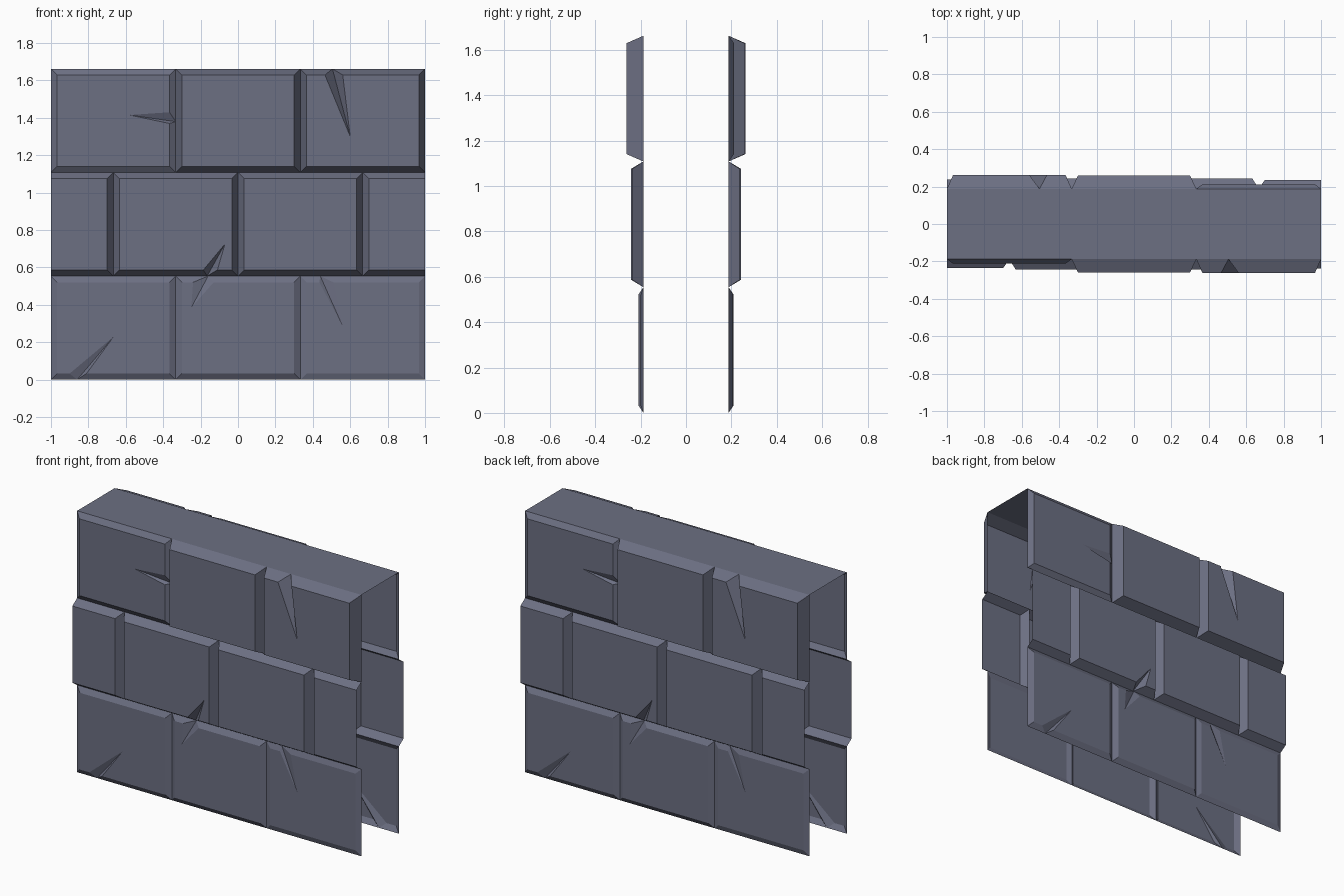
import bpy, math
from mathutils import Vector

if "Cube" in bpy.data.objects:
    bpy.data.objects.remove(bpy.data.objects["Cube"])

ROW = 0.554      # height of one course
BASE = 0.188     # y of the mortar plane
BEVEL = 0.033    # width of the sloped brick edge

slate = bpy.data.materials.new("slate stone")
slate.diffuse_color = (0.15, 0.16, 0.225, 1)
slate.use_nodes = True
slate.node_tree.nodes["Principled BSDF"].inputs["Base Color"].default_value = slate.diffuse_color


def make_mesh(name, polys):
    verts, faces = [], []
    for p in polys:
        faces.append([verts.index(v) if v in verts else verts.append(v) or len(verts) - 1 for v in p])
    me = bpy.data.meshes.new(name)
    me.from_pydata(verts, [], faces)
    me.materials.append(slate)
    return me


def place(name, me, turn=0.0):
    ob = bpy.data.objects.new(name, me)
    ob.rotation_euler.z = turn
    bpy.context.collection.objects.link(ob)


def brick(name, x0, x1, row, depth, crack=None):
    """Hollow bevelled brick; crack = (side, start, end, deepest, tip)
    with sides 0 bottom, 1 right, 2 top, 3 left."""
    z0, z1 = row * ROW, (row + 1) * ROW
    # half bricks are cut flush at the open wall ends
    cut_l, cut_r = row == 1 and x0 == -1, row == 1 and x1 == 1
    a0 = x0 + (0 if cut_l else BEVEL)
    a1 = x1 - (0 if cut_r else BEVEL)
    low = [(x0, -BASE, z0), (x1, -BASE, z0), (x1, -BASE, z1), (x0, -BASE, z1)]
    b0, b1 = z0 + BEVEL, z1 - BEVEL
    high = [(a0, -depth, b0), (a1, -depth, b0), (a1, -depth, b1), (a0, -depth, b1)]
    front, polys = [], []
    for i in range(4):
        j = (i + 1) % 4
        front.append(high[i])
        if (i == 3 and cut_l) or (i == 1 and cut_r):
            continue
        if crack and crack[0] == i:
            # split the bevel and sink a V-shaped chip into the face
            _, s, e, d, tip = crack
            if i % 2 == 0:
                s, e, d = (s, -depth, high[i][2]), (e, -depth, high[i][2]), (d, -BASE, low[i][2])
            else:
                s, e, d = (high[i][0], -depth, s), (high[i][0], -depth, e), (low[i][0], -BASE, d)
            t = (tip[0], -depth, tip[1])
            front += [s, t, e]
            polys += [[low[i], d, s, high[i]], [d, low[j], high[j], e], [d, t, s], [d, e, t]]
        else:
            polys.append([low[i], low[j], high[j], high[i]])
    polys.append(front)
    me = make_mesh(name, polys)
    place("front_" + name, me)
    place("back_" + name, me, math.pi)   # back face is the front turned half round


T = 1 / 3
# bottom course
brick("bottom_left_brick", -1, -T, 0, 0.208, (0, -0.90, -0.81, -0.86, (-0.665, 0.23)))
brick("bottom_middle_brick", -T, T, 0, 0.210, (2, -0.13, -0.24, -0.16, (-0.25, 0.385)))
brick("bottom_right_brick", T, 1, 0, 0.200, (2, 0.51, 0.435, 0.44, (0.56, 0.285)))
# middle course, offset by half a brick
brick("middle_left_half_brick", -1, -2 * T, 1, 0.236)
brick("middle_left_brick", -2 * T, 0, 1, 0.242, (0, -0.185, -0.11, -0.165, (-0.07, 0.725)))
brick("middle_right_brick", 0, 2 * T, 1, 0.243)
brick("middle_right_half_brick", 2 * T, 1, 1, 0.238)
# top course
brick("top_left_brick", -1, -T, 2, 0.212, (1, 1.37, 1.43, 1.38, (-0.58, 1.415)))
brick("top_middle_brick", -T, T, 2, 0.258)
brick("top_right_brick", T, 1, 2, 0.263, (2, 0.56, 0.465, 0.505, (0.60, 1.30)))

# flat cap joining the two brick faces
H = 3 * ROW
place("wall_cap", make_mesh("wall_cap", [[(-1, -BASE, H), (1, -BASE, H), (1, BASE, H), (-1, BASE, H)]]))
